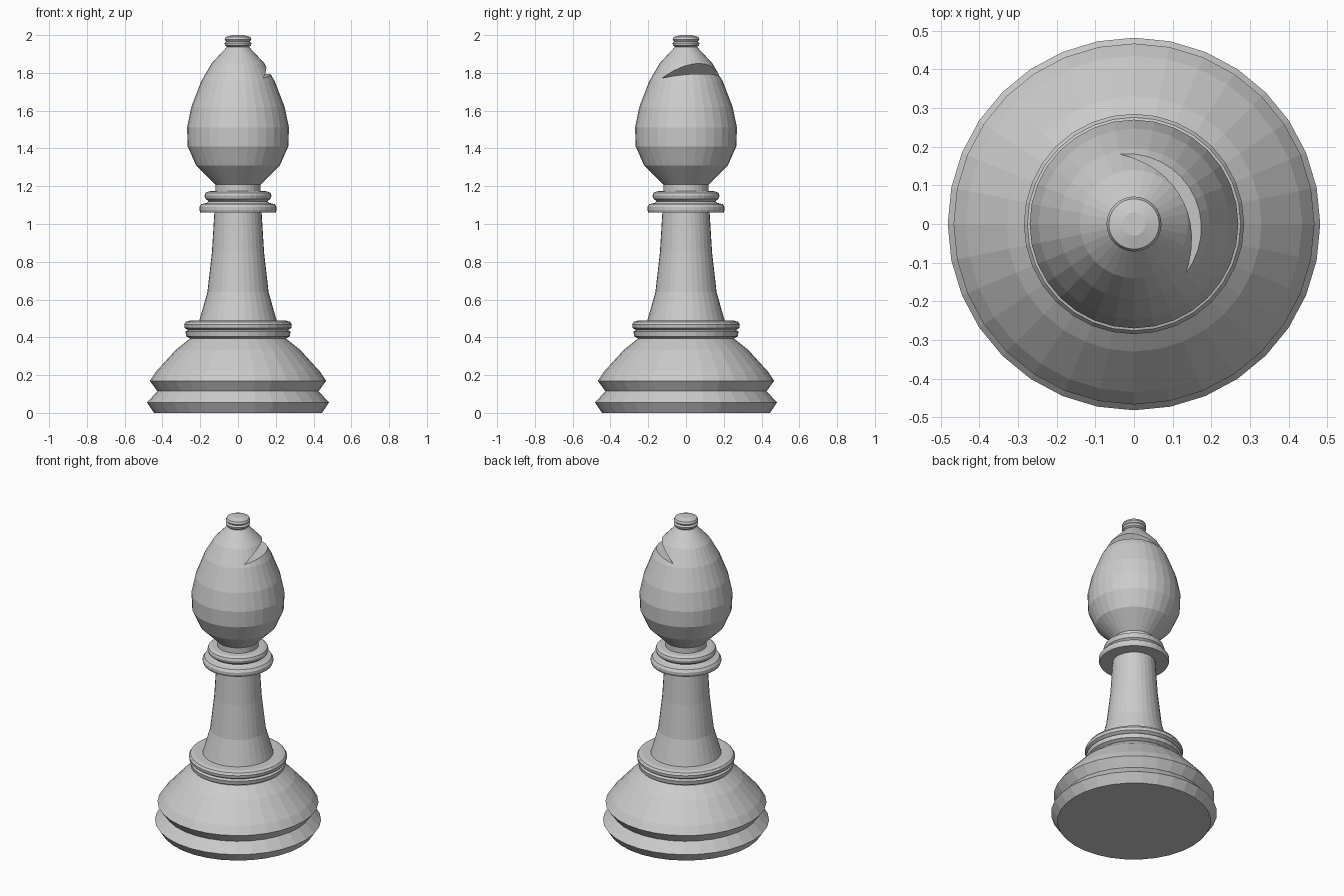
import bpy, bmesh, math

if "Cube" in bpy.data.objects:
    bpy.data.objects.remove(bpy.data.objects["Cube"])

SIDES = 32


def lathe(name, profile):
    """Flat-shaded solid of revolution from (radius, z) points, bottom to top."""
    bm = bmesh.new()
    rings = []
    for r, z in profile:
        rings.append([bm.verts.new((r * math.cos(2 * math.pi * i / SIDES),
                                    r * math.sin(2 * math.pi * i / SIDES), z))
                      for i in range(SIDES)])
    for low, high in zip(rings, rings[1:]):
        for i in range(SIDES):
            j = (i + 1) % SIDES
            bm.faces.new((low[i], low[j], high[j], high[i]))
    bm.faces.new(rings[0][::-1])
    bm.faces.new(rings[-1])
    return finish(name, bm)


def finish(name, bm):
    bmesh.ops.recalc_face_normals(bm, faces=bm.faces)
    mesh = bpy.data.meshes.new(name)
    bm.to_mesh(mesh)
    bm.free()
    obj = bpy.data.objects.new(name, mesh)
    bpy.context.collection.objects.link(obj)
    return obj


# Two-lipped foot and domed base
lathe("base", [(0.445, 0), (0.482, 0.055), (0.427, 0.115), (0.467, 0.17),
               (0.435, 0.218), (0.33, 0.333), (0.255, 0.393)])

# Double ring on top of the dome
lathe("base_ring", [(0.25, 0.393), (0.274, 0.405), (0.278, 0.43), (0.265, 0.438),
                    (0.283, 0.45), (0.285, 0.468), (0.276, 0.482), (0.255, 0.488)])

# Tapering stem
lathe("stem", [(0.205, 0.487), (0.162, 0.64), (0.138, 0.85), (0.125, 1.062)])

# Stepped collar under the head
lathe("collar", [(0.2, 1.062), (0.205, 1.075), (0.205, 1.09), (0.195, 1.105),
                 (0.165, 1.112), (0.155, 1.12), (0.172, 1.133), (0.177, 1.15),
                 (0.172, 1.165), (0.155, 1.173), (0.12, 1.175)])

# Short neck and egg-shaped head
head = lathe("head", [(0.12, 1.175), (0.12, 1.21), (0.222, 1.31), (0.266, 1.41),
                      (0.27, 1.51), (0.247, 1.62), (0.195, 1.755), (0.14, 1.85),
                      (0.06, 1.936)])

# Knob on the tip
lathe("knob", [(0.055, 1.936), (0.068, 1.945), (0.071, 1.957), (0.063, 1.967),
               (0.071, 1.977), (0.065, 1.99), (0.03, 2.0)])

# Wedge that cuts the slanted slot into the head
bm = bmesh.new()
section = [(0.055, 1.772), (0.355, 1.832), (0.355, 2.045)]
ends = [[bm.verts.new((d, w, z)) for d, z in section] for w in (-0.4, 0.4)]
for end in ends:
    bm.faces.new(end)
for i in range(3):
    j = (i + 1) % 3
    bm.faces.new((ends[0][i], ends[0][j], ends[1][j], ends[1][i]))
cutter = finish("slot_cutter", bm)
cutter.rotation_euler.z = math.radians(29)
cutter.hide_render = True

cut = head.modifiers.new("slot", "BOOLEAN")
cut.operation = "DIFFERENCE"
cut.solver = "EXACT"
cut.object = cutter
bpy.context.view_layer.objects.active = head
bpy.ops.object.modifier_apply(modifier=cut.name)
bpy.data.objects.remove(cutter)
